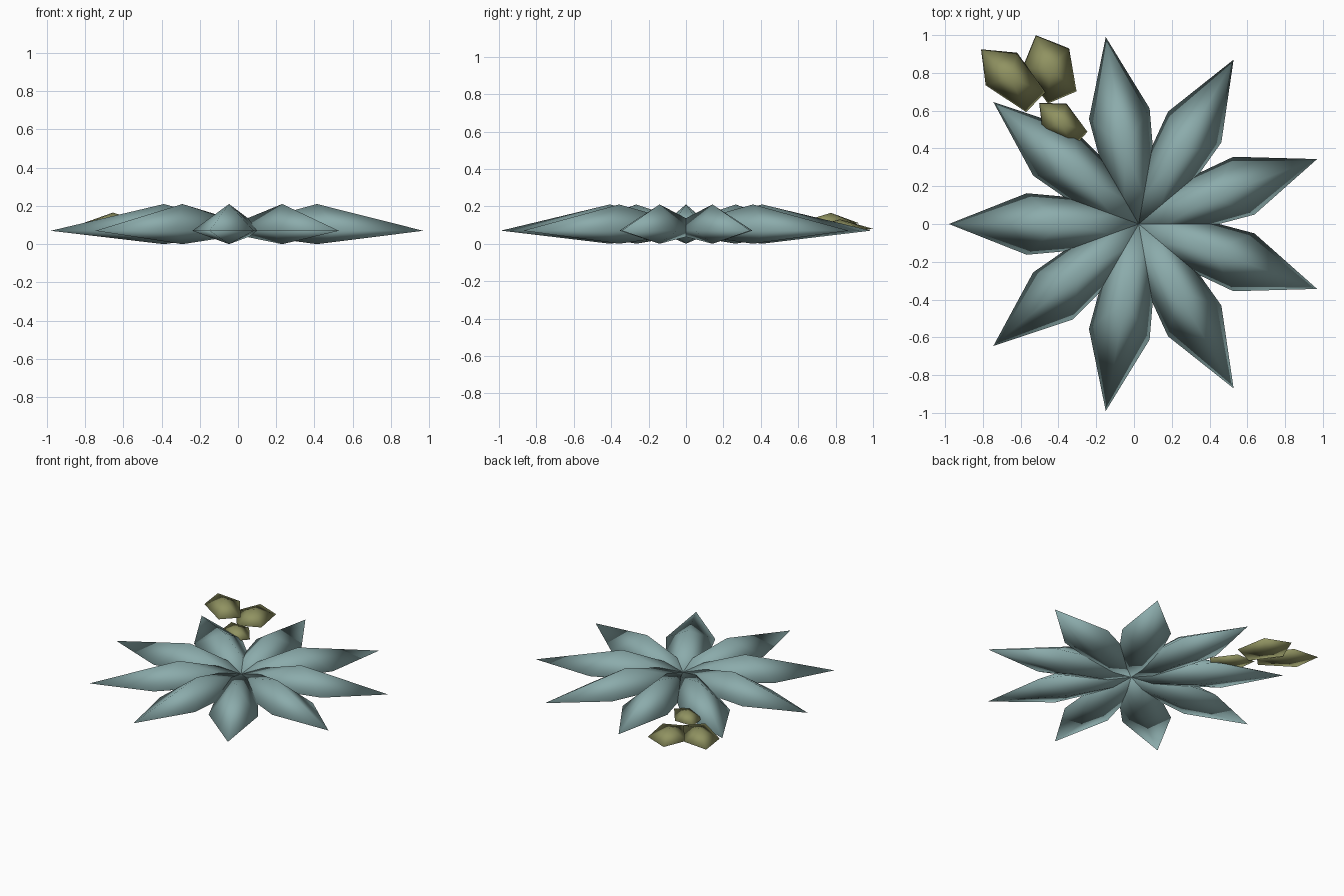
import bpy, bmesh, math
from mathutils import Matrix

if "Cube" in bpy.data.objects:
    bpy.data.objects.remove(bpy.data.objects["Cube"], do_unlink=True)


def material(name, color):
    m = bpy.data.materials.new(name)
    m.use_nodes = True
    m.diffuse_color = color
    m.node_tree.nodes["Principled BSDF"].inputs["Base Color"].default_value = color
    return m


teal = material("dusty teal", (0.26, 0.41, 0.41, 1))
olive = material("olive green", (0.28, 0.29, 0.12, 1))


def faceted_leaf(name, mat, base, angle, length, half_width, up, down):
    """Five-sided outline, raised to a point above and below; base is its blunt end."""
    bm = bmesh.new()
    w = half_width
    outline = [(0, -0.61 * w), (0.627 * length, -w), (length, 0),
               (0.627 * length, w), (0, 0.61 * w)]
    rim = [bm.verts.new((x, y, 0)) for x, y in outline]
    top = bm.verts.new((0.464 * length, 0, up))
    bottom = bm.verts.new((0.464 * length, 0, -down))
    for a, b in zip(rim, rim[1:] + rim[:1]):
        bm.faces.new((a, b, top))
        bm.faces.new((b, a, bottom))
    for f in bm.faces:
        f.smooth = True
    bm.transform(Matrix.Translation(base) @ Matrix.Rotation(math.radians(angle), 4, 'Z'))
    mesh = bpy.data.meshes.new(name)
    bm.to_mesh(mesh)
    bm.free()
    mesh.materials.append(mat)
    obj = bpy.data.objects.new(name, mesh)
    bpy.context.collection.objects.link(obj)


# Rosette of nine large leaves crossing at the middle
for i in range(9):
    angle = 20 + 40 * i
    a = math.radians(angle)
    base = (0.025 - 0.1 * math.cos(a), -0.1 * math.sin(a), 0.07)
    faceted_leaf(f"rosette_leaf_{i + 1}", teal, base, angle, 1.105, 0.163, 0.14, 0.07)

# Cluster of three small leaves at the back right
faceted_leaf("small_leaf_outer", olive, (-0.52, 0.645, 0.11), 136, 0.403, 0.12, 0.055, 0.03)
faceted_leaf("small_leaf_back", olive, (-0.38, 0.67, 0.08), 113, 0.358, 0.135, 0.05, 0.03)
faceted_leaf("small_leaf_inner", olive, (-0.285, 0.445, 0.09), 138, 0.292, 0.095, 0.04, 0.02)
